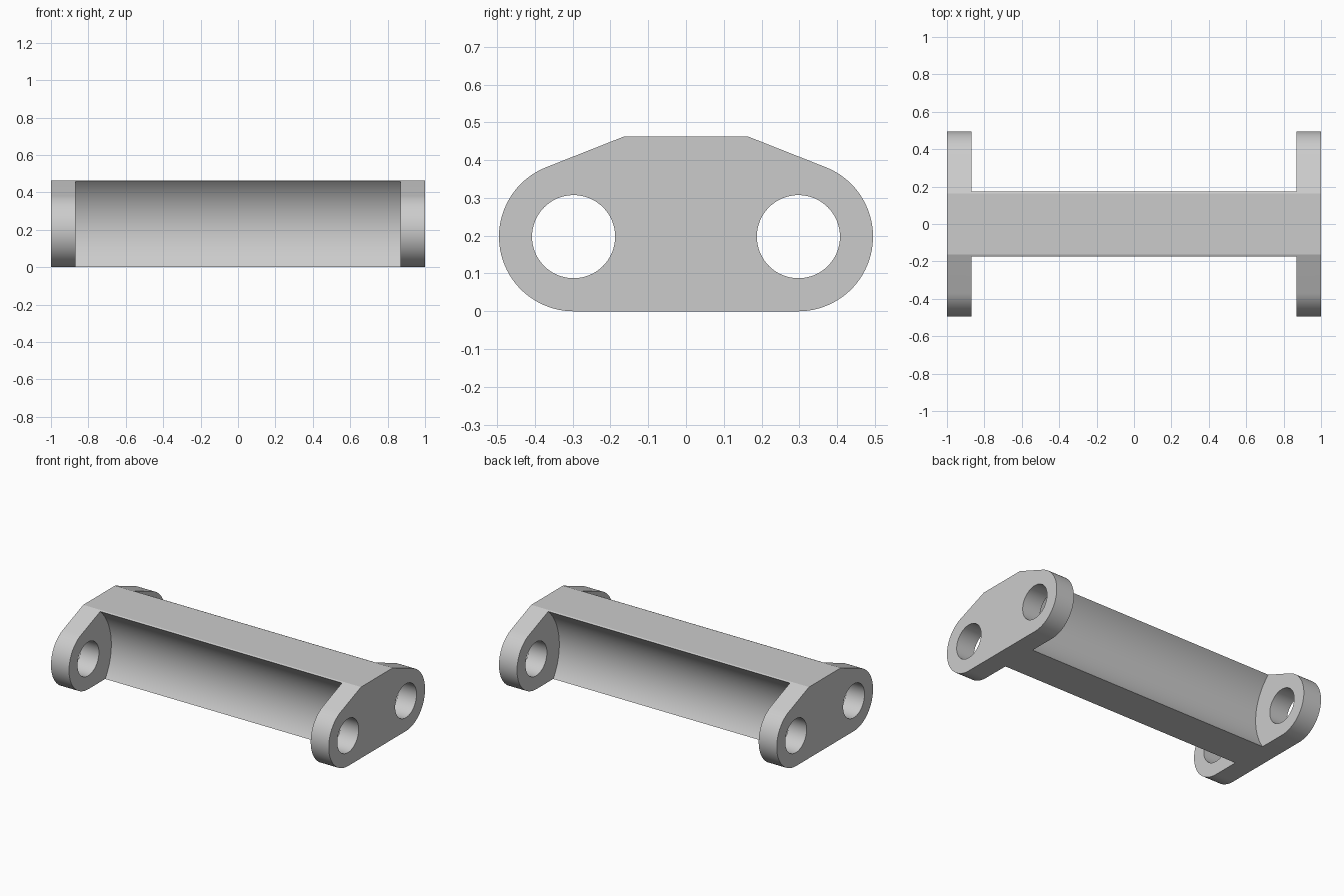
import bpy, bmesh
from math import sin, cos, atan2, acos, hypot, pi
from mathutils import Matrix

if "Cube" in bpy.data.objects:
    bpy.data.objects.remove(bpy.data.objects["Cube"], do_unlink=True)

HOLE_Y, MID_Z, LUG_R = 0.2975, 0.1975, 0.1975
TOP_Y, TOP_Z = 0.163, 0.463
INNER_X = 0.87

grey = bpy.data.materials.new("plain grey")
grey.use_nodes = True
grey.diffuse_color = (0.6, 0.6, 0.6, 1)
grey.node_tree.nodes["Principled BSDF"].inputs["Base Color"].default_value = grey.diffuse_color


def add_object(name, bm):
    bmesh.ops.recalc_face_normals(bm, faces=bm.faces)
    mesh = bpy.data.meshes.new(name)
    bm.to_mesh(mesh)
    bm.free()
    mesh.materials.append(grey)
    obj = bpy.data.objects.new(name, mesh)
    bpy.context.collection.objects.link(obj)
    return obj


def x_cylinder(name, y, z, radius, half_length, sides):
    bm = bmesh.new()
    place = Matrix.Translation((0, y, z)) @ Matrix.Rotation(pi / 2, 4, 'Y')
    bmesh.ops.create_cone(bm, cap_ends=True, segments=sides, radius1=radius,
                          radius2=radius, depth=2 * half_length, matrix=place)
    obj = add_object(name, bm)
    obj.hide_render = True
    return obj


# Half outline: round lug from the bottom up to where the sloped shoulder touches it
dy, dz = TOP_Y - HOLE_Y, TOP_Z - MID_Z
tangent = atan2(dz, dy) - acos(LUG_R / hypot(dy, dz))
STEPS = 40
half = []
for i in range(STEPS + 1):
    a = -pi / 2 + (tangent + pi / 2) * i / STEPS
    half.append((HOLE_Y + LUG_R * cos(a), MID_Z + LUG_R * sin(a)))
half.append((TOP_Y, TOP_Z))
outline = half + [(-y, z) for y, z in reversed(half)]

# Solid bar with the end plate outline along its whole length
bm = bmesh.new()
face = bm.faces.new([bm.verts.new((-1, y, z)) for y, z in outline])
side = bmesh.ops.extrude_face_region(bm, geom=[face])["geom"]
bmesh.ops.translate(bm, vec=(2, 0, 0),
                    verts=[v for v in side if isinstance(v, bmesh.types.BMVert)])
bracket = add_object("double_ended_bracket", bm)

# Concave scoops between the plates, and the bolt holes through them
cutters = []
for s, label in ((-1, "front"), (1, "back")):
    cutters.append(x_cylinder(label + "_scoop_cutter", s * 0.41, 0.2, 0.35, INNER_X, 128))
    cutters.append(x_cylinder(label + "_hole_cutter", s * HOLE_Y, MID_Z, 0.11, 1.2, 64))

bpy.ops.object.select_all(action='DESELECT')
bpy.context.view_layer.objects.active = bracket
bracket.select_set(True)
for cutter in cutters:
    mod = bracket.modifiers.new(cutter.name, 'BOOLEAN')
    mod.operation = 'DIFFERENCE'
    mod.solver = 'EXACT'
    mod.object = cutter
    bpy.ops.object.modifier_apply(modifier=mod.name)
for cutter in cutters:
    bpy.data.objects.remove(cutter, do_unlink=True)

bpy.ops.object.shade_smooth_by_angle(angle=0.3)
